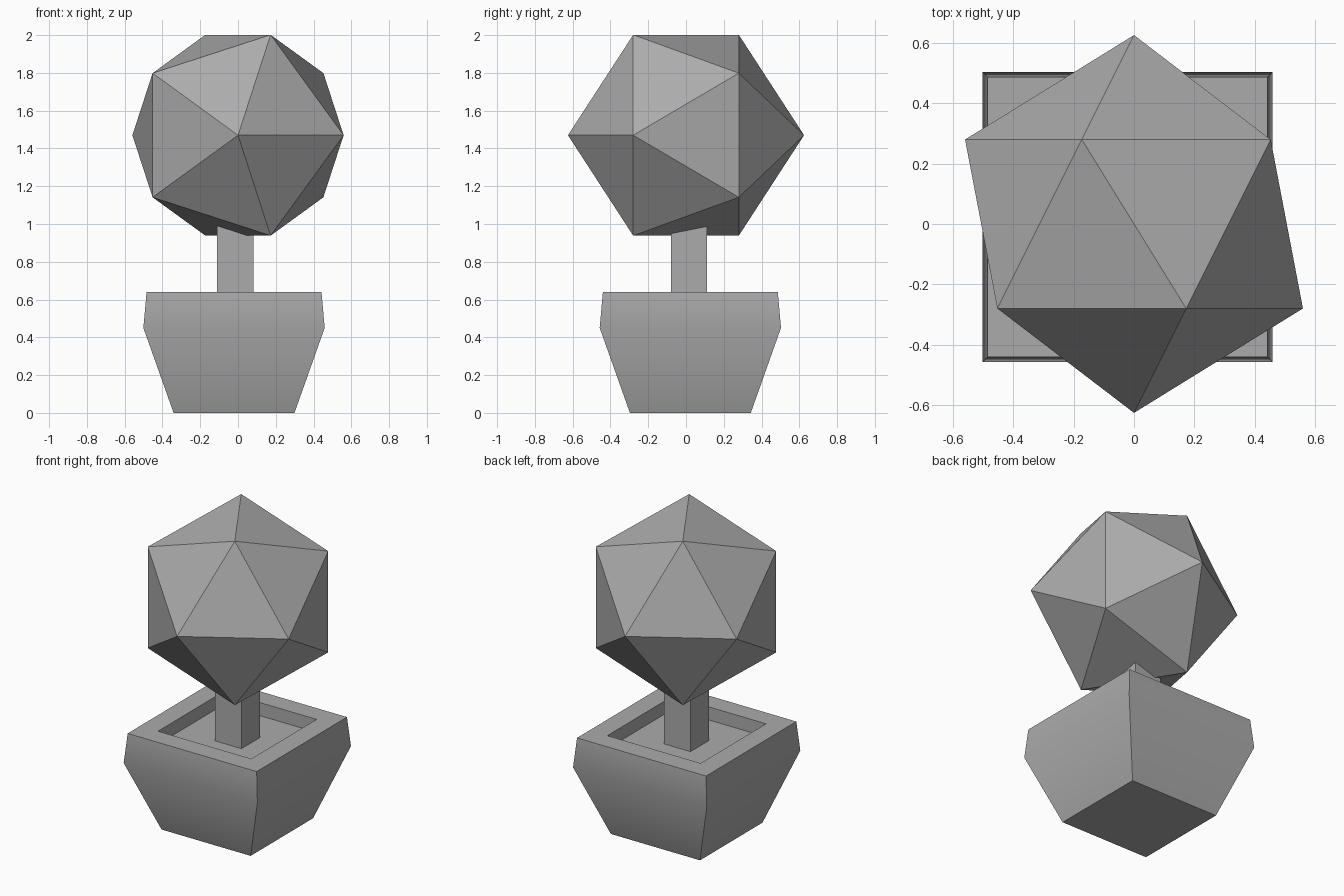
import bpy
import bmesh
from math import radians
from mathutils import Matrix

if "Cube" in bpy.data.objects:
    bpy.data.objects.remove(bpy.data.objects["Cube"])

grey = bpy.data.materials.new("mid_grey")
grey.use_nodes = True
grey.diffuse_color = (0.41, 0.41, 0.41, 1)
grey.node_tree.nodes["Principled BSDF"].inputs["Base Color"].default_value = grey.diffuse_color


def add_part(name, bm, location, smooth=False):
    bmesh.ops.recalc_face_normals(bm, faces=bm.faces)
    mesh = bpy.data.meshes.new(name)
    bm.to_mesh(mesh)
    bm.free()
    mesh.materials.append(grey)
    part = bpy.data.objects.new(name, mesh)
    part.location = location
    bpy.context.collection.objects.link(part)
    if smooth:
        bpy.ops.object.select_all(action="DESELECT")
        part.select_set(True)
        bpy.context.view_layer.objects.active = part
        bpy.ops.object.shade_smooth_by_angle(angle=radians(30))


def square_loft(sections, cap_end):
    """Loft square rings given as (half width, height), capped at the start."""
    bm = bmesh.new()
    corners = ((-1, -1), (1, -1), (1, 1), (-1, 1))
    rings = [[bm.verts.new((x * h, y * h, z)) for x, y in corners] for h, z in sections]
    for a, b in zip(rings, rings[1:]):
        for i in range(4):
            j = (i + 1) % 4
            bm.faces.new((a[i], a[j], b[j], b[i]))
    bm.faces.new(rings[0][::-1])
    if cap_end:
        bm.faces.new(rings[-1])
    return bm


soil_z, rim_z, opening = 0.555, 0.64, 0.335
pot_centre = (-0.021, 0.023, 0)

# Flared pot with a flat rim and a recessed opening
pot_profile = [(0.32, 0), (0.48, 0.45), (0.463, rim_z), (opening, rim_z), (opening, soil_z)]
add_part("pot", square_loft(pot_profile, False), pot_centre, smooth=True)

# Soil filling the opening
bm = bmesh.new()
bmesh.ops.create_grid(bm, x_segments=1, y_segments=1, size=opening)
add_part("soil", bm, (pot_centre[0], pot_centre[1], soil_z))

# Square trunk, reaching into the foliage
add_part("trunk", square_loft([(0.096, soil_z), (0.096, 1.15)], True), (-0.0145, 0.0155, 0))

# Faceted foliage ball with its poles facing front and back
bm = bmesh.new()
bmesh.ops.create_icosphere(bm, subdivisions=1, radius=0.625,
                           matrix=Matrix.Rotation(radians(90), 4, "X"))
add_part("foliage", bm, (0, 0, 1.47))
